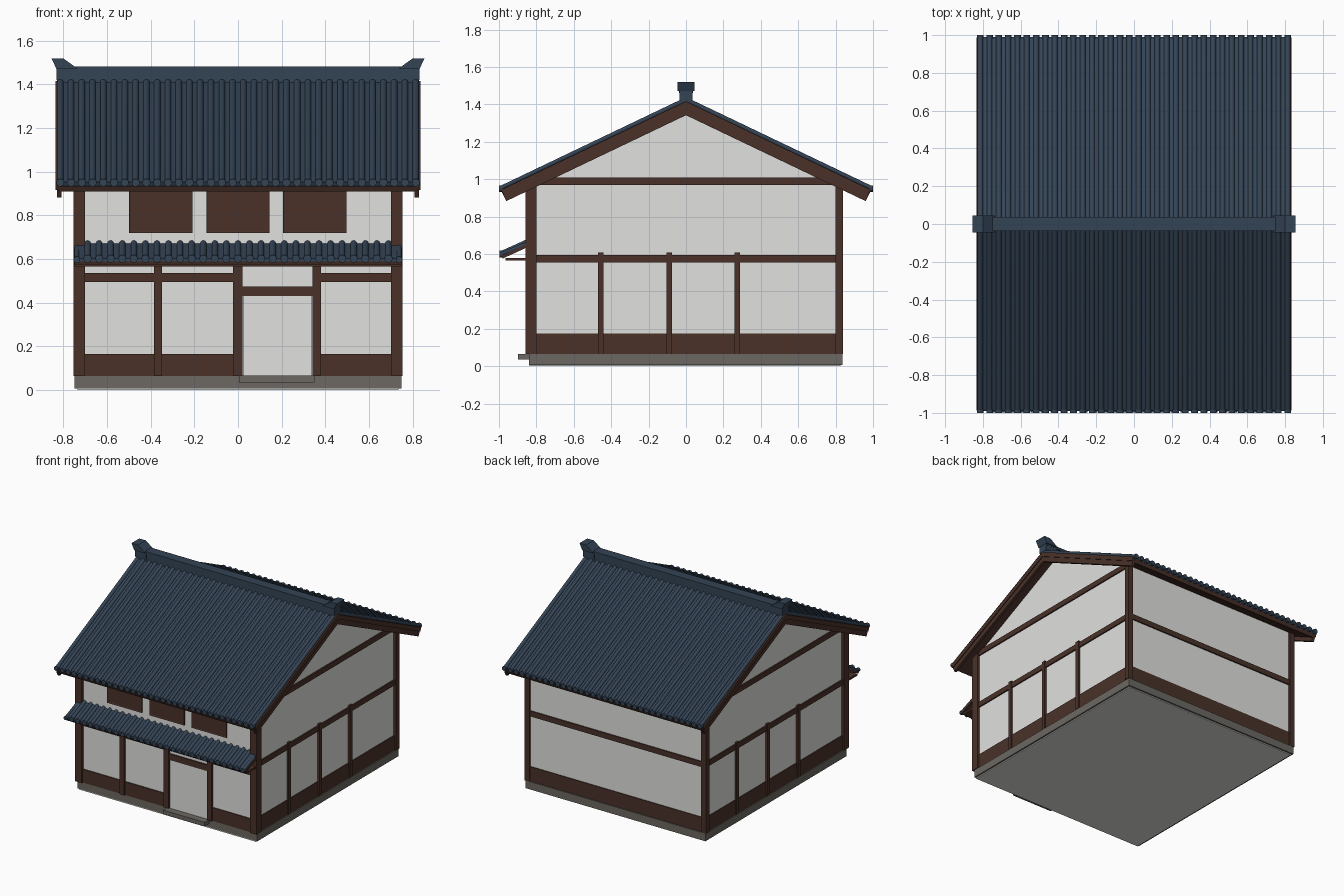
import bpy, bmesh, math

if "Cube" in bpy.data.objects:
    bpy.data.objects.remove(bpy.data.objects["Cube"])


def material(name, rgb):
    m = bpy.data.materials.new(name)
    m.diffuse_color = (*rgb, 1)
    m.use_nodes = True
    m.node_tree.nodes["Principled BSDF"].inputs["Base Color"].default_value = m.diffuse_color
    return m


TILE = material("slate_blue_tile", (0.034, 0.056, 0.090))
WOOD = material("dark_brown_wood", (0.068, 0.031, 0.022))
PLASTER = material("off_white_plaster", (0.75, 0.75, 0.735))
STONE = material("grey_stone", (0.15, 0.14, 0.122))


def finish(bm, name, mat):
    bmesh.ops.recalc_face_normals(bm, faces=bm.faces[:])
    me = bpy.data.meshes.new(name)
    bm.to_mesh(me)
    bm.free()
    me.materials.append(mat)
    ob = bpy.data.objects.new(name, me)
    bpy.context.collection.objects.link(ob)
    return ob


def smooth(ob):
    bpy.ops.object.select_all(action='DESELECT')
    ob.select_set(True)
    bpy.context.view_layer.objects.active = ob
    bpy.ops.object.shade_smooth_by_angle(angle=math.radians(40))


def loft(bm, ring_a, ring_b):
    """Closed solid between two matching rings."""
    a = [bm.verts.new(p) for p in ring_a]
    b = [bm.verts.new(p) for p in ring_b]
    n = len(a)
    for i in range(n):
        j = (i + 1) % n
        bm.faces.new((a[i], a[j], b[j], b[i]))
    bm.faces.new(a[::-1])
    bm.faces.new(b)


def box(name, x0, x1, y0, y1, z0, z1, mat):
    bm = bmesh.new()
    q = ((x0, y0), (x1, y0), (x1, y1), (x0, y1))
    loft(bm, [(x, y, z0) for x, y in q], [(x, y, z1) for x, y in q])
    return finish(bm, name, mat)


def prism_x(name, profile, x0, x1, mat):
    """Extrude a (y, z) profile along x."""
    bm = bmesh.new()
    loft(bm, [(x0, y, z) for y, z in profile], [(x1, y, z) for y, z in profile])
    return finish(bm, name, mat)


def roll(bm, x, start, end, r, sides=12):
    """Round tile row running from (y, z) start to (y, z) end."""
    def ring(y, z, rad):
        return [(x + rad * math.cos(2 * math.pi * (k + 0.5) / sides), y,
                 z + rad * math.sin(2 * math.pi * (k + 0.5) / sides)) for k in range(sides)]
    loft(bm, ring(*start, r), ring(*end, r))
    # raised round cap at the eave
    s = 1 if end[0] > start[0] else -1
    loft(bm, ring(end[0] - s * 0.012, end[1], r * 1.25), ring(end[0] + s * 0.006, end[1], r * 1.25))


# stone base and doorstep
box("stone_base", -0.748, 0.748, -0.84, 0.838, 0.007, 0.065, STONE)
box("doorstep", 0.005, 0.35, -0.898, -0.83, 0.035, 0.066, STONE)

# plaster walls with gables, reaching down through the base as the floor
prism_x("plaster_walls", [(-0.838, 0), (0.825, 0), (0.825, 0.985), (0, 1.38), (-0.838, 0.985)],
        -0.735, 0.735, PLASTER)

# corner posts
for s in (-1, 1):
    x0, x1 = sorted((s * 0.70, s * 0.754))
    box("front_corner_post", x0, x1, -0.858, -0.80, 0.065, 1.0, WOOD)
    x0, x1 = sorted((s * 0.715, s * 0.754))
    box("back_corner_post", x0, x1, 0.80, 0.84, 0.065, 1.0, WOOD)

# side timber framing, the left wall being the right one turned half round
for s in (-1, 1):
    def side(name, y0, y1, z0, z1, out):
        xa, xb = sorted((s * 0.72, s * out))
        ya, yb = sorted((s * y0, s * y1))
        box(name, xa, xb, ya, yb, z0, z1, WOOD)
    side("side_wainscot", -0.81, 0.81, 0.065, 0.175, 0.741)
    side("side_middle_beam", -0.81, 0.81, 0.555, 0.595, 0.745)
    side("side_upper_beam", -0.81, 0.81, 0.97, 1.01, 0.745)
    for y in (-0.455, -0.09, 0.275):
        side("side_post", y - 0.015, y + 0.015, 0.065, 0.607, 0.75)

# back timber framing
box("back_wainscot", -0.72, 0.72, 0.81, 0.831, 0.065, 0.175, WOOD)
box("back_middle_beam", -0.72, 0.72, 0.81, 0.835, 0.555, 0.595, WOOD)

# front timber framing
for a, b in ((-0.385, -0.348), (-0.022, 0.02), (0.342, 0.38)):
    box("front_post", a, b, -0.856, -0.82, 0.065, 0.57, WOOD)
for a, b in ((-0.70, -0.385), (-0.348, -0.022), (0.38, 0.70)):
    box("front_wainscot", a, b, -0.846, -0.82, 0.065, 0.165, WOOD)
    box("front_bay_beam", a, b, -0.85, -0.82, 0.495, 0.535, WOOD)
box("door_lintel", 0.02, 0.342, -0.85, -0.82, 0.43, 0.475, WOOD)
box("door_panel", 0.024, 0.336, -0.845, -0.835, 0.066, 0.43, PLASTER)

# upper shuttered windows: frame with a recessed panel
for c in (-0.353, 0.0, 0.352):
    win = box("shuttered_window", c - 0.145, c + 0.145, -0.847, -0.83, 0.72, 0.96, WOOD)
    bm = bmesh.new()
    bm.from_mesh(win.data)
    front = [f for f in bm.faces if f.normal.y < -0.9]
    bmesh.ops.inset_region(bm, faces=front, thickness=0.01, depth=-0.003)
    bm.to_mesh(win.data)
    bm.free()

# main roof: boards, bargeboards, tile bed and tile rows on both slopes
SLOPE = 0.478


def slope_layer(name, top, bottom, reach, x0, x1, mat):
    """Gabled sheet following the roof pitch, ends cut square to the slope."""
    t = (top - bottom) * 0.4
    zt, zb = top - SLOPE * reach, bottom - SLOPE * (reach - t)
    prism_x(name, [(0, top), (reach, zt), (reach - t, zb), (0, bottom),
                   (t - reach, zb), (-reach, zt)], x0, x1, mat)


slope_layer("roof_boards", 1.404, 1.374, 0.986, -0.82, 0.82, WOOD)
slope_layer("roof_tile_bed", 1.425, 1.404, 0.99, -0.825, 0.825, TILE)
for s in (-1, 1):
    x0, x1 = sorted((s * 0.808, s * 0.829))
    slope_layer("lower_bargeboard", 1.382, 1.342, 0.977, x0, x1, WOOD)
    x0, x1 = sorted((s * 0.808, s * 0.835))
    slope_layer("upper_bargeboard", 1.416, 1.381, 0.987, x0, x1, WOOD)

bm = bmesh.new()
for i in range(34):
    for s in (-1, 1):
        roll(bm, -0.814 + i * 1.628 / 33, (0, 1.425), (s * 0.994, 1.425 - SLOPE * 0.994), 0.0145)
smooth(finish(bm, "roof_tile_rows", TILE))

# ridge with flared end tiles
box("ridge", -0.82, 0.82, -0.033, 0.033, 1.40, 1.465, TILE)
box("ridge_cap", -0.82, 0.82, -0.037, 0.037, 1.462, 1.482, TILE)
for s in (-1, 1):
    bm = bmesh.new()
    outline = ((0.735, 1.472), (0.80, 1.519), (0.854, 1.519), (0.832, 1.472))
    loft(bm, [(s * x, -0.046, z) for x, z in outline], [(s * x, 0.046, z) for x, z in outline])
    finish(bm, "ridge_end_tile", TILE)
    x0, x1 = sorted((s * 0.74, s * 0.83))
    box("ridge_end_block", x0, x1, -0.036, 0.036, 1.42, 1.473, TILE)

# front awning
prism_x("awning_tile_bed", [(-0.99, 0.602), (-0.835, 0.672), (-0.835, 0.657), (-0.99, 0.588)],
        -0.746, 0.746, TILE)
prism_x("awning_boards", [(-0.985, 0.592), (-0.835, 0.66), (-0.835, 0.642), (-0.98, 0.576)],
        -0.75, 0.75, WOOD)
box("awning_support", -0.75, 0.75, -0.965, -0.83, 0.565, 0.579, WOOD)
bm = bmesh.new()
for i in range(27):
    roll(bm, -0.689 + i * 0.053, (-0.835, 0.672), (-0.992, 0.601), 0.0145)
for x in (-0.738, 0.738):
    roll(bm, x, (-0.85, 0.655), (-0.992, 0.597), 0.012)
smooth(finish(bm, "awning_tile_rows", TILE))
